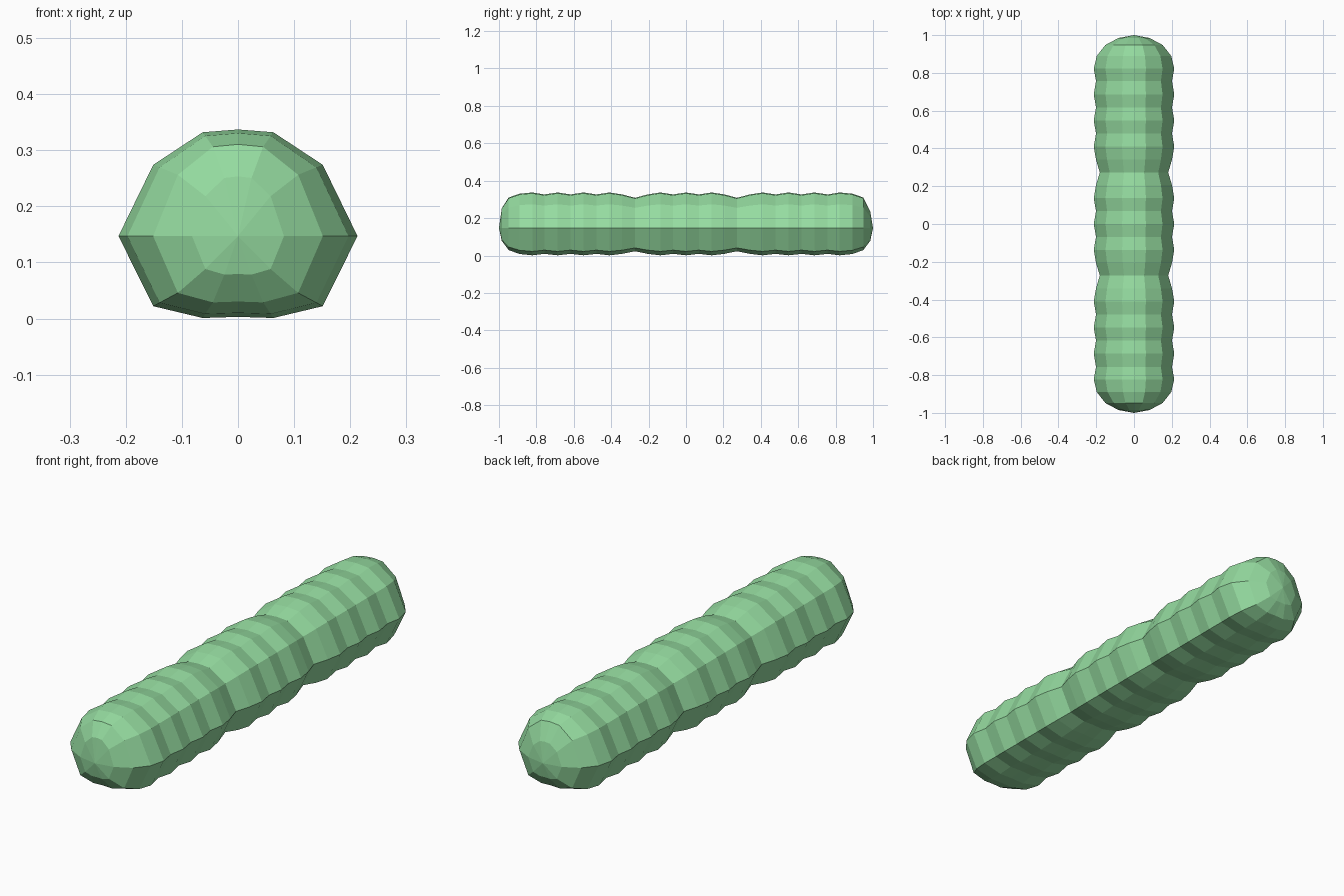
import bpy, bmesh

cube = bpy.data.objects.get("Cube")
if cube:
    bpy.data.objects.remove(cube, do_unlink=True)

green = bpy.data.materials.new("leaf green")
green.use_nodes = True
colour = (0.30, 0.71, 0.35, 1)
green.diffuse_color = colour
green.node_tree.nodes["Principled BSDF"].inputs["Base Color"].default_value = colour

AXIS_Z = 0.147
# Right half of the cross-section, relative to the axis, from top to bottom
HALF = [(0, 0.19), (0.063, 0.185), (0.151, 0.127), (0.213, 0),
        (0.151, -0.125), (0.063, -0.146), (0, -0.144)]
SECTION = HALF + [(-x, z) for x, z in HALF[-2:0:-1]]

# Rings are (y, width scale, upper height scale, lower height scale)
PEAK, DIP, JOINT = 1.0, 0.945, 0.85


def even(y, s):
    return (y, s, s, s)


def build(name, rings, pole_y=None):
    """Loft the cross-section through the rings, closing the last on a pole."""
    bm = bmesh.new()
    loops = [[bm.verts.new((x * sx, y, AXIS_Z + z * (up if z > 0 else down)))
              for x, z in SECTION] for y, sx, up, down in rings]
    n = len(SECTION)
    for a, b in zip(loops, loops[1:]):
        for i in range(n):
            j = (i + 1) % n
            bm.faces.new((a[i], a[j], b[j], b[i]))
    if pole_y is not None:
        pole = bm.verts.new((0, pole_y, AXIS_Z))
        for i in range(n):
            bm.faces.new((loops[-1][i], loops[-1][(i + 1) % n], pole))
    bmesh.ops.recalc_face_normals(bm, faces=bm.faces)
    # Open tubes need their outward direction checked
    bm.faces.ensure_lookup_table()
    f = bm.faces[0]
    f.normal_update()
    if f.normal.z < 0:
        bmesh.ops.reverse_faces(bm, faces=bm.faces)
    mesh = bpy.data.meshes.new(name)
    bm.to_mesh(mesh)
    bm.free()
    mesh.materials.append(green)
    obj = bpy.data.objects.new(name, mesh)
    bpy.context.collection.objects.link(obj)


# Middle section: ribs between two pinched joints
middle = [even(-0.272, JOINT)]
for k in range(-3, 4):
    middle.append(even(k * 0.0685, DIP if k % 2 else PEAK))
middle.append(even(0.272, JOINT))
build("middle_section", middle)

# End sections: four ribs and a rounded cap, the rear cap a little steeper
for name, side, cap_up in (("front_section", -1, 0.56), ("rear_section", 1, 0.47)):
    rings = [even(side * 0.272, JOINT)]
    for k in range(7):
        rings.append(even(side * (0.341 + k * 0.069), PEAK if k % 2 else DIP))
    rings[-1] = even(side * 0.757, DIP)
    rings += [(side * 0.822, 1.0, 1.0, 1.0),
              (side * 0.89, 0.925, 0.965, 0.95),
              (side * 0.948, 0.71, 0.86, 0.81),
              (side * 0.985, 0.385, cap_up, 0.47)]
    build(name, rings, side * 1.0)
